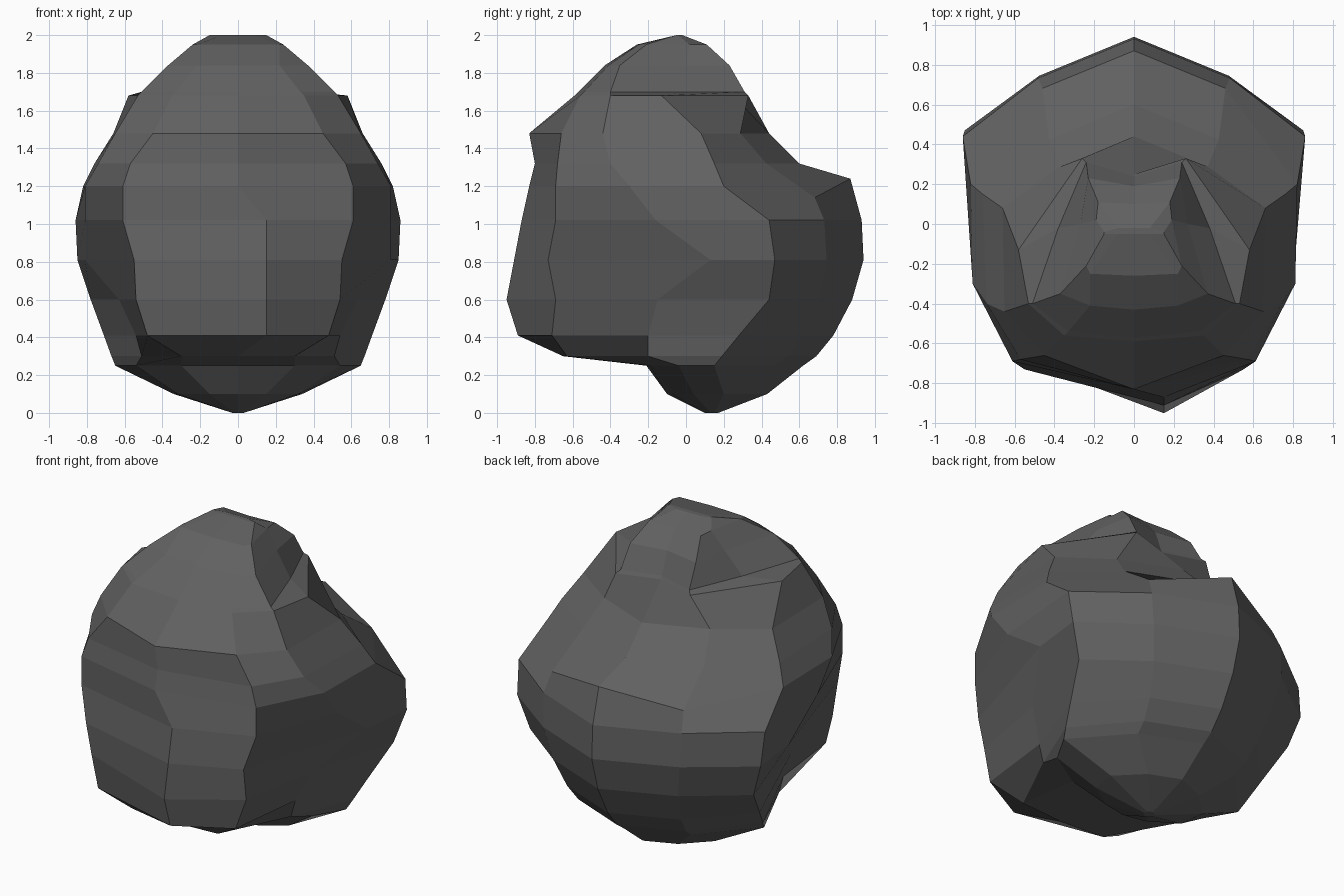
import bpy, bmesh

# Half cross-sections from bottom to top:
# z, front y, front corner (x, y), side front (x, y), side back (x, y), back y
BODY = [
    (0.00, 0.10, 0.02, 0.11, 0.03, 0.13, 0.03, 0.15, 0.17),
    (0.10, -0.10, 0.15, -0.07, 0.32, 0.04, 0.34, 0.20, 0.43),
    (0.25, -0.21, 0.30, -0.19, 0.54, -0.04, 0.65, 0.15, 0.62),
    (0.30, -0.65, 0.30, -0.63, 0.51, -0.20, 0.67, 0.19, 0.69),
    (0.41, -0.89, 0.48, -0.71, 0.54, -0.20, 0.71, 0.28, 0.78),
    (0.60, -0.95, 0.54, -0.69, 0.63, -0.15, 0.78, 0.44, 0.88),
    (0.81, -0.91, 0.55, -0.73, 0.81, 0.13, 0.85, 0.47, 0.94),
    (1.02, -0.87, 0.61, -0.69, 0.81, -0.16, 0.86, 0.44, 0.93),
    (1.20, -0.83, 0.61, -0.69, 0.81, -0.30, 0.82, 0.20, 0.87),
    (1.32, -0.80, 0.57, -0.68, 0.74, -0.40, 0.76, 0.15, 0.60),
    (1.48, -0.83, 0.45, -0.66, 0.65, -0.44, 0.66, 0.08, 0.44),
]
# Crown sections: front y, front corner, side front, side back, rear corner, back y
CROWN = [
    (1.68, -0.59, 0.35, -0.56, 0.53, -0.40, 0.58, -0.13, 0.26, 0.33, 0.25),
    (1.70, -0.57, 0.33, -0.54, 0.51, -0.40, 0.38, -0.02, 0.24, 0.31, 0.24),
    (1.84, -0.43, 0.22, -0.41, 0.37, -0.35, 0.27, 0.00, 0.23, 0.23, 0.19),
    (1.95, -0.26, 0.22, -0.25, 0.24, -0.21, 0.19, 0.02, 0.18, 0.11, 0.10),
    (2.00, -0.05, 0.08, -0.05, 0.15, -0.05, 0.15, -0.04, 0.08, -0.02, -0.02),
]


def body_ring(z, front, fx, fy, ax, ay, bx, by, back):
    """Outline of a lower level; the rear corner follows from its neighbours."""
    rear = (bx * 0.56, max(back - 0.23 * bx, (by + back) / 2))
    ridge = 0.15 if 0.35 < z < 1.1 else 0.0      # front crease sits off centre
    return outline(z, ridge, front, [(fx, fy), (ax, ay), (bx, by), rear], back)


def crown_ring(z, front, fx, fy, ax, ay, bx, by, rx, ry, back):
    return outline(z, 0, front, [(fx, fy), (ax, ay), (bx, by), (rx, ry)], back)


def outline(z, ridge, front, half, back):
    """Closed outline from a half section mirrored about x = 0."""
    pts = [(ridge, front)] + half + [(0, back)] + [(-x, y) for x, y in reversed(half)]
    ring = [[x, y, z] for x, y in pts]
    if z == 1.20:                                # rear shelf slopes down from its middle
        ring[5][2] += 0.04
        for i in (4, 6):
            ring[i][2] -= 0.06
    return ring


def loft(name, rings, mat):
    """Skin a stack of rings with flat faces and close both ends."""
    bm = bmesh.new()
    rows = [[bm.verts.new(p) for p in r] for r in rings]
    n = len(rows[0])
    for a, b in zip(rows, rows[1:]):
        for i in range(n):
            j = (i + 1) % n
            bm.faces.new((a[i], a[j], b[j], b[i]))
    bm.faces.new(list(reversed(rows[0])))
    bm.faces.new(rows[-1])
    bmesh.ops.recalc_face_normals(bm, faces=bm.faces[:])
    mesh = bpy.data.meshes.new(name)
    bm.to_mesh(mesh)
    bm.free()
    mesh.materials.append(mat)
    obj = bpy.data.objects.new(name, mesh)
    bpy.context.collection.objects.link(obj)
    return obj


dark = bpy.data.materials.new("dark_grey")
dark.diffuse_color = (0.12, 0.12, 0.12, 1)

# Faceted head-like shell: chin, overhanging face, cheeks, rear bulge and crown
loft("faceted_shell", [body_ring(*s) for s in BODY] + [crown_ring(*s) for s in CROWN], dark)
